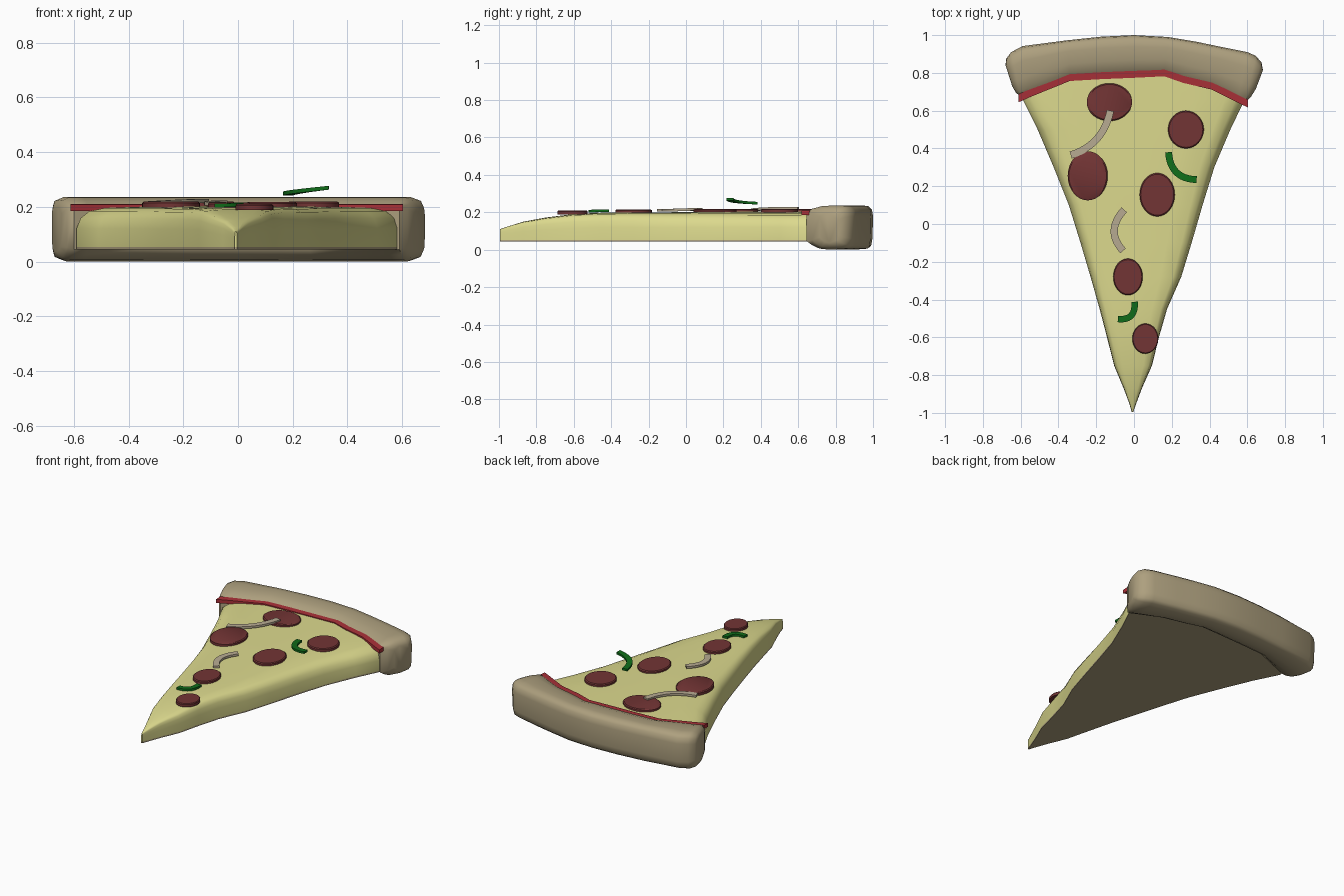
import bpy, bmesh, math
from mathutils import Vector

if "Cube" in bpy.data.objects:
    bpy.data.objects.remove(bpy.data.objects["Cube"])


def material(name, rgb):
    m = bpy.data.materials.new(name)
    m.diffuse_color = (*rgb, 1)
    m.use_nodes = True
    m.node_tree.nodes["Principled BSDF"].inputs["Base Color"].default_value = m.diffuse_color
    return m


CRUST = material("baked_dough", (0.42, 0.35, 0.21))
CHEESE = material("cheese", (0.72, 0.70, 0.27))
SAUCE = material("sauce", (0.40, 0.03, 0.04))
MEAT = material("cured_meat", (0.17, 0.035, 0.035))
GREEN = material("green_pepper", (0.005, 0.15, 0.01))
ONION = material("onion", (0.48, 0.41, 0.29))


def loft(name, rings, mat, angle=40):
    """Skin a list of closed rings and cap both ends."""
    bm = bmesh.new()
    vs = [[bm.verts.new(p) for p in r] for r in rings]
    n = len(vs[0])
    for a, b in zip(vs, vs[1:]):
        for i in range(n):
            j = (i + 1) % n
            bm.faces.new((a[i], a[j], b[j], b[i]))
    bm.faces.new(vs[0])
    bm.faces.new(vs[-1])
    bmesh.ops.recalc_face_normals(bm, faces=bm.faces)
    me = bpy.data.meshes.new(name)
    bm.to_mesh(me)
    bm.free()
    me.materials.append(mat)
    ob = bpy.data.objects.new(name, me)
    bpy.context.collection.objects.link(ob)
    bpy.ops.object.select_all(action='DESELECT')
    ob.select_set(True)
    bpy.context.view_layer.objects.active = ob
    bpy.ops.object.shade_smooth_by_angle(angle=math.radians(angle))
    return ob


# Cheese wedge: stations of (y, left x, right x, top z) from tip to crust
wedge = [(-0.995, -.012, -.004, .11), (-.95, -.025, .012, .125),
         (-.87, -.055, .042, .15), (-.75, -.105, .095, .172),
         (-.6, -.143, .132, .191), (-.45, -.182, .175, .198),
         (-.28, -.23, .25, .2), (-.1, -.283, .305, .2),
         (.1, -.345, .363, .203), (.3, -.425, .425, .204),
         (.5, -.51, .51, .204), (.66, -.59, .587, .204), (.8, -.57, .57, .204)]
half = [(1, 0), (1, .45), (.975, .7), (.92, .87), (.82, .95), (.55, .985)]
section = half + [(0, 1)] + [(-u, f) for u, f in reversed(half)]
loft("cheese", [[((l + r) / 2 + u * (r - l) / 2, y, .053 + (h - .053) * f)
                 for u, f in section] for y, l, r, h in wedge], CHEESE)

# Thin dough base beneath the cheese
loft("dough_base", [[(l, y, .045), (r, y, .045), (r, y, .055), (l, y, .055)]
                    for y, l, r, h in wedge], CRUST)

# Crust: stations of inner point, outer point, height scale
crust = [((-.645, .73), (-.68, .84), .7), ((-.625, .695), (-.677, .875), .9),
         ((-.60, .675), (-.65, .91), 1), ((-.55, .695), (-.59, .942), 1),
         ((-.34, .78), (-.35, .973), 1), ((-.17, .79), (-.17, .992), 1),
         ((0, .797), (0, 1.0), 1), ((.16, .805), (.18, .99), 1),
         ((.26, .77), (.33, .965), 1), ((.41, .735), (.45, .94), 1),
         ((.55, .665), (.6, .91), 1), ((.59, .645), (.645, .89), 1),
         ((.62, .675), (.675, .855), .9), ((.645, .715), (.683, .815), .7)]
profile = [(0, .045), (0, .2), (.12, .219), (.35, .234), (.7, .237), (.88, .233),
           (.97, .215), (1, .18), (.985, .06), (.95, .022), (.86, .006),
           (.5, 0), (.28, .006), (.12, .025)]
loft("crust", [[(a[0] + (b[0] - a[0]) * t, a[1] + (b[1] - a[1]) * t,
                 .12 + (z - .12) * s) for t, z in profile]
               for a, b, s in crust], CRUST, 50)

# Sauce line along the inner edge of the crust
inner = [(-.612, .667)] + [a for a, b, s in crust[3:11]] + [(.603, .64)]
loft("sauce", [[(x, y - .023, .185), (x, y - .023, .209),
                (x, y + .02, .211), (x, y + .02, .185)] for x, y in inner], SAUCE)

# Pepperoni discs: centre x, y, radii, centre z
discs = [(-.13, .645, .12, .1, .209), (.275, .5, .095, .1, .209),
         (-.245, .255, .106, .13, .209), (.123, .155, .093, .115, .208),
         (-.032, -.28, .078, .097, .206), (.06, -.607, .069, .08, .2)]
for i, (x, y, rx, ry, z) in enumerate(discs):
    rings = [[(x + rx * k * math.cos(t * math.tau / 32),
               y + ry * k * math.sin(t * math.tau / 32), z + dz)
              for t in range(32)]
             for k, dz in ((1, -.012), (1, .005), (.94, .01))]
    loft(f"pepperoni_{i + 1}", rings, MEAT, 35)


def strip(name, a, c, b, w, mat, t=.014, n=12):
    """Curved flat strip from a through c to b."""
    a, b, c = Vector(a), Vector(b), Vector(c)
    k = 2 * c - (a + b) / 2
    rings = []
    for i in range(n + 1):
        s = i / n
        p = a * (1 - s) ** 2 + k * 2 * s * (1 - s) + b * s * s
        d = (k - a) * (1 - s) + (b - k) * s
        side = Vector((-d.y, d.x, 0)).normalized() * w / 2
        up = Vector((0, 0, t / 2))
        rings.append([p - side - up, p + side - up, p + side + up, p - side + up])
    return loft(name, rings, mat)


# Onion and green pepper strips
strip("onion_1", (-.335, .365, .213), (-.197, .45, .22), (-.125, .6, .222), .038, ONION)
strip("onion_2", (-.052, .075, .217), (-.105, -.035, .213), (-.058, -.142, .21), .038, ONION)
strip("green_pepper_1", (.183, .38, .249), (.225, .273, .257), (.332, .235, .27), .036, GREEN)
strip("green_pepper_2", (.003, -.412, .209), (-.015, -.485, .207), (-.085, -.503, .205), .034, GREEN)
